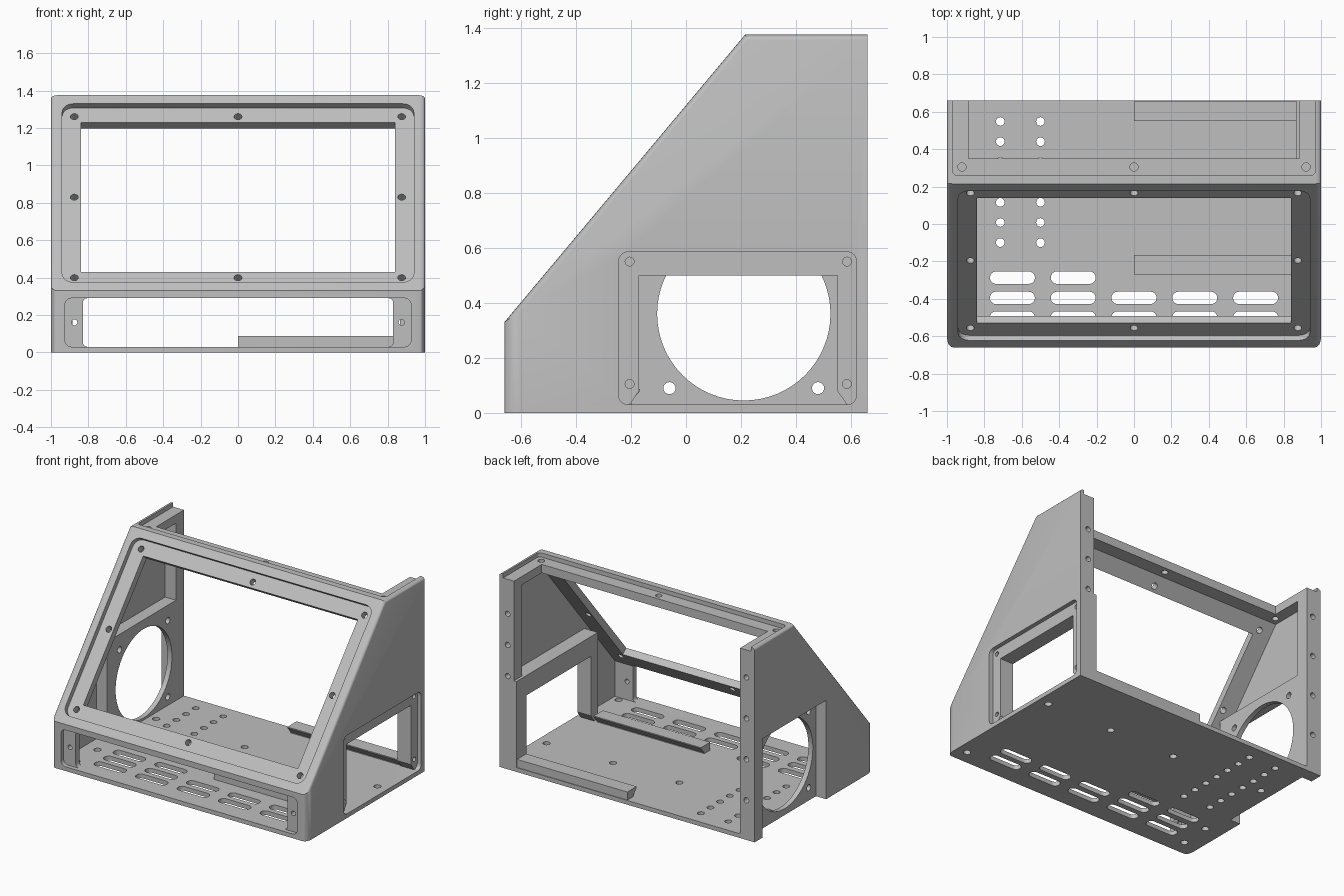
import bpy
import bmesh
import math
from mathutils import Matrix, Vector

old = bpy.data.objects.get("Cube")
if old:
    bpy.data.objects.remove(old, do_unlink=True)

grey = bpy.data.materials.new("plain grey")
grey.use_nodes = True
grey.diffuse_color = (0.52, 0.52, 0.52, 1)
grey.node_tree.nodes["Principled BSDF"].inputs["Base Color"].default_value = (0.52, 0.52, 0.52, 1)


def frame(u, v, w, origin=(0, 0, 0)):
    m = Matrix((u, v, w)).transposed().to_4x4()
    m.translation = Vector(origin)
    return m


# Drawing planes: local x, y in the plane and z along the outward normal
FRONT_Y, FOLD_Z, FOLD_Y, BACK_Y, TOP_Z = -0.66, 0.33, 0.215, 0.66, 1.375
run = Vector((0, FOLD_Y - FRONT_Y, TOP_Z - FOLD_Z))
LENGTH = run.length
run.normalize()
FLOOR = Matrix.Identity(4)
SIDE = frame((0, 1, 0), (0, 0, 1), (1, 0, 0))
FRONT = frame((1, 0, 0), (0, 0, 1), (0, -1, 0))
SLOPE = frame((1, 0, 0), run, Vector((1, 0, 0)).cross(run), (0, FRONT_Y, FOLD_Z))


def prism(bm, outline, lo, hi, plane):
    ends = [[bm.verts.new(plane @ Vector((a, b, h))) for a, b in outline] for h in (lo, hi)]
    bm.faces.new(ends[0][::-1])
    bm.faces.new(ends[1])
    n = len(outline)
    for i in range(n):
        j = (i + 1) % n
        bm.faces.new((ends[0][i], ends[0][j], ends[1][j], ends[1][i]))


def rect(a0, a1, b0, b1, r=0.0, steps=6):
    if not r:
        return [(a0, b0), (a1, b0), (a1, b1), (a0, b1)]
    pts = []
    corners = ((a1 - r, b1 - r), (a0 + r, b1 - r), (a0 + r, b0 + r), (a1 - r, b0 + r))
    for k, (ca, cb) in enumerate(corners):
        for i in range(steps + 1):
            t = (k + i / steps) * math.pi / 2
            pts.append((ca + r * math.cos(t), cb + r * math.sin(t)))
    return pts


def circle(a, b, r, n=20):
    return [(a + r * math.cos(2 * math.pi * i / n), b + r * math.sin(2 * math.pi * i / n))
            for i in range(n)]


def make(name, parts):
    bm = bmesh.new()
    for part in parts:
        prism(bm, *part)
    mesh = bpy.data.meshes.new(name)
    bm.to_mesh(mesh)
    bm.free()
    mesh.materials.append(grey)
    ob = bpy.data.objects.new(name, mesh)
    bpy.context.scene.collection.objects.link(ob)
    return ob


def apply_modifiers(ob):
    bpy.context.view_layer.update()
    graph = bpy.context.evaluated_depsgraph_get()
    mesh = bpy.data.meshes.new_from_object(ob.evaluated_get(graph))
    ob.modifiers.clear()
    ob.data = mesh


def combine(ob, parts, operation):
    tool = make("cutter", parts)
    tool.hide_render = True
    mod = ob.modifiers.new("combine", "BOOLEAN")
    mod.operation, mod.solver, mod.object = operation, "EXACT", tool
    apply_modifiers(ob)
    bpy.data.objects.remove(tool, do_unlink=True)


# Outer body with rounded front corners and softened side edges
body = make("enclosure_body", [([(FRONT_Y, 0), (BACK_Y, 0), (BACK_Y, TOP_Z), (FOLD_Y, TOP_Z),
                                 (FRONT_Y, FOLD_Z)], -1, 1, SIDE)])
bm = bmesh.new()
bm.from_mesh(body.data)
weight = bm.edges.layers.float.new("bevel_weight_edge")
for e in bm.edges:
    p, q = (v.co for v in e.verts)
    if abs(p.x - q.x) < 0.01 and max(p.z, q.z) > 0.1:
        if p.y < -0.6 and q.y < -0.6:
            e[weight] = 1.0
        elif min(p.y, q.y) < 0.5:
            e[weight] = 0.35
bm.to_mesh(body.data)
bm.free()
bevel = body.modifiers.new("round", "BEVEL")
bevel.limit_method = "WEIGHT"
bevel.width = 0.055
bevel.segments = 4
apply_modifiers(body)

# Hollow inside, open at the back
ledge = 1.285
inner_y = FRONT_Y + 0.065
slope_y = lambda z: inner_y + (z - 0.275) * run.y / run.z
combine(body, [([(-0.59, 0.03), (0.8, 0.03), (0.8, ledge), (slope_y(ledge), ledge),
                 (-0.59, 0.281)], -0.97, 0.97, SIDE)], "DIFFERENCE")

# Thick inner mounts for the fan and side panel, and the back flanges
combine(body, [(rect(-0.2, BACK_Y, 0.01, 0.74), -0.98, -0.885, SIDE)], "UNION")
combine(body, [(rect(-0.25, BACK_Y, 0.01, 0.64), 0.865, 0.98, SIDE)], "UNION")
for lo, hi in ((-0.98, -0.885), (0.885, 0.98)):
    combine(body, [(rect(0.57, BACK_Y, 0.01, 1.3), lo, hi, SIDE)], "UNION")

# Shallow seats: window, front panel, side panel, fan and lid
combine(body, [
    (rect(-0.94, 0.94, 0.059, LENGTH - 0.059, 0.06), -0.035, 0.1, SLOPE),
    (rect(-0.925, 0.925, 0.03, 0.29, 0.035), 0.63, 0.8, FRONT),
    (rect(-0.245, 0.62, 0.03, 0.585, 0.035), 0.97, 1.1, SIDE),
    (rect(-0.14, 0.57, -0.1, 0.7), -1.1, -0.92, SIDE),
    (rect(-0.97, 0.97, 0.26, 0.8, 0.025), 1.345, 1.5, FLOOR),
], "DIFFERENCE")

# Openings and screw holes
FAN_Y, FAN_Z = 0.21, 0.36
cuts = [
    (rect(-0.84, 0.84, 0.16, LENGTH - 0.16), -0.12, 0.1, SLOPE),
    (rect(-0.83, 0.83, 0.03, 0.29, 0.025), 0.55, 0.8, FRONT),
    ([(-0.205, 0.03), (0.585, 0.03), (0.55, 0.08), (0.55, 0.5), (-0.17, 0.5), (-0.17, 0.08)],
     0.8, 1.1, SIDE),
    (circle(FAN_Y, FAN_Z, 0.315, 64), -1.1, -0.8, SIDE),
    (rect(-0.885, 0.885, 0.35, 0.8), 1.25, 1.5, FLOOR),
]
for a in (-0.27, 0.27):
    for b in (-0.27, 0.27):
        cuts.append((circle(FAN_Y + a, FAN_Z + b, 0.022), -1.1, -0.8, SIDE))
for y in (-0.205, 0.585):
    for z in (0.105, 0.55):
        cuts.append((circle(y, z, 0.016), 0.9, 1.1, SIDE))
for x in (-0.875, 0, 0.875):
    for s in (0.12, LENGTH / 2, LENGTH - 0.12):
        if x or s != LENGTH / 2:
            cuts.append((circle(x, s, 0.021), -0.12, 0.1, SLOPE))
    if x:
        cuts.append((circle(x, 0.16, 0.016), 0.55, 0.8, FRONT))
for x in (-0.92, 0, 0.92):
    cuts.append((circle(x, 0.305, 0.022), 1.27, 1.5, FLOOR))
for x, heights in ((-0.935, (0.28, 0.57, 0.86, 1.15)), (0.935, (0.66, 0.88, 1.1))):
    for z in heights:
        cuts.append((circle(x, z, 0.019), -0.8, -0.59, FRONT))
combine(body, cuts, "DIFFERENCE")

# Floor vents, cable holes and foot holes
floor_cuts = []
for row, y in enumerate((-0.5, -0.395, -0.287)):
    for col in range(2 if row == 2 else 5):
        x = -0.65 + 0.325 * col
        floor_cuts.append((rect(x - 0.12, x + 0.12, y - 0.033, y + 0.033, 0.032), -0.1, 0.04, FLOOR))
for x in (-0.715, -0.5):
    for i in range(7):
        floor_cuts.append((circle(x, -0.1 + 0.108 * i, 0.023), -0.1, 0.04, FLOOR))
for x, y in ((0.92, 0.245), (0.4, 0.245), (-0.12, 0.245), (0.92, -0.56), (-0.88, -0.55),
             (-0.87, -0.33), (-0.83, 0.27)):
    floor_cuts.append((circle(x, y, 0.024), -0.1, 0.04, FLOOR))
combine(body, floor_cuts, "DIFFERENCE")

# Undercut floor rails facing each other
half = [(-0.27, 0.025), (-0.205, 0.025), (-0.205, 0.035), (-0.167, 0.08), (-0.167, 0.087), (-0.27, 0.087)]
make("front_rail", [(half, 0, 0.84, SIDE)])
make("rear_rail", [([(0.385 - y, z) for y, z in half][::-1], 0, 0.87, SIDE)])

# Smooth curved walls, keep edges sharp
bpy.ops.object.select_all(action="DESELECT")
body.select_set(True)
bpy.context.view_layer.objects.active = body
bpy.ops.object.shade_smooth_by_angle(angle=math.radians(30))
